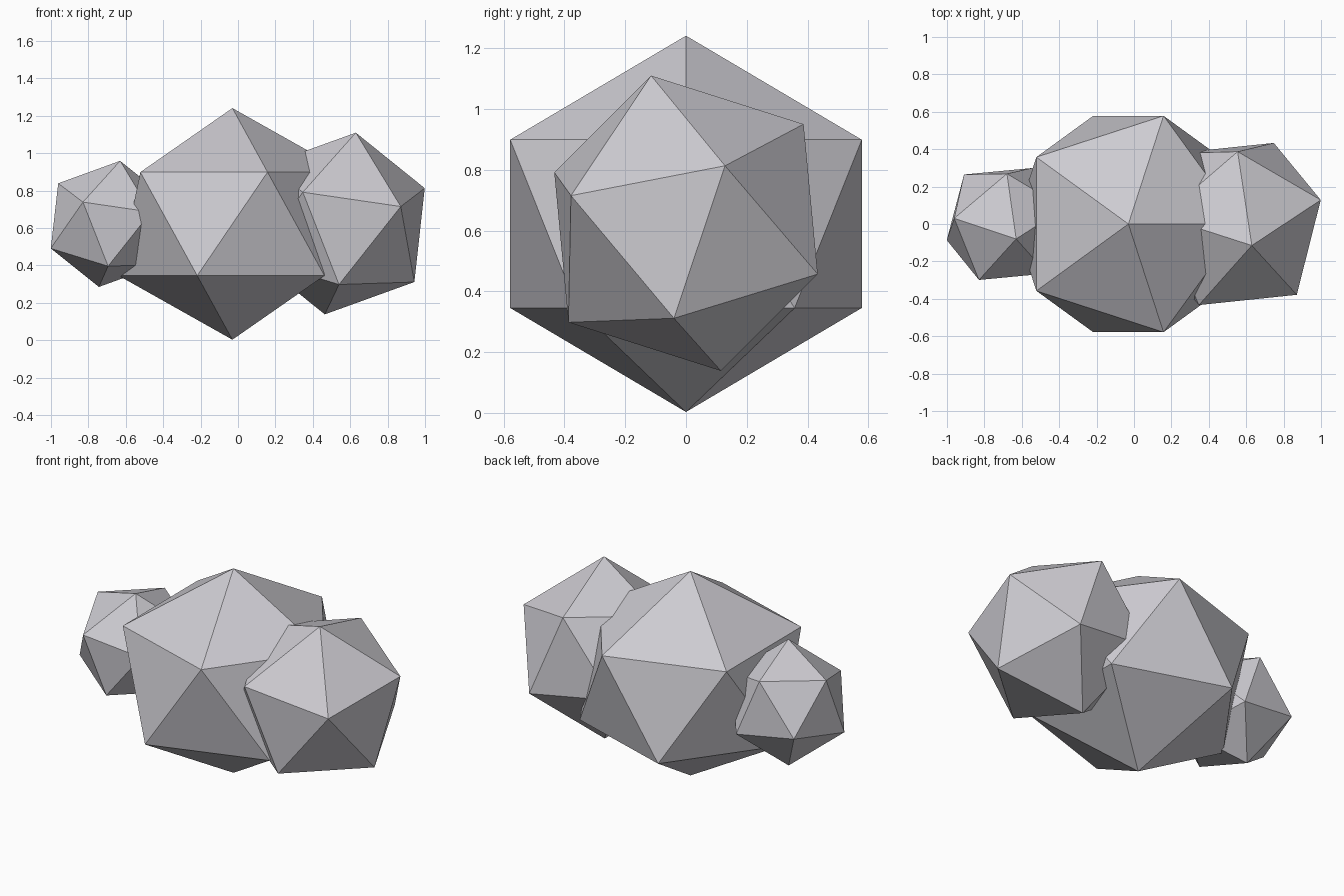
import bpy
from mathutils import Matrix, Vector

if "Cube" in bpy.data.objects:
    bpy.data.objects.remove(bpy.data.objects["Cube"])

grey = bpy.data.materials.new("pale stone grey")
grey.diffuse_color = (0.61, 0.60, 0.64, 1)
grey.use_nodes = True
grey.node_tree.nodes["Principled BSDF"].inputs["Base Color"].default_value = grey.diffuse_color


def lump(name, centre, scale, top=(0, 0, 1), side=(1, 0, 0.5)):
    """Icosahedron lump; top = direction of one corner, side = of a neighbouring corner."""
    z = Vector(top).normalized()
    s = Vector(side)
    x = (s - z * s.dot(z)).normalized()
    rot = Matrix((x, z.cross(x), z)).transposed().to_4x4()
    bpy.ops.mesh.primitive_ico_sphere_add(subdivisions=1, radius=1)
    ob = bpy.context.object
    ob.name = name
    ob.data.transform(Matrix.Translation(centre) @ rot @ Matrix.Diagonal((*scale, 1)))
    ob.data.materials.append(grey)
    return ob


# Large middle lump, slightly squashed in height
lump("middle_lump", (-0.03, 0, 0.622), (0.68, 0.68, 0.619))

# Tilted medium lump on the right
lump("right_lump", (0.547, 0, 0.624), (0.506,) * 3,
     top=(0.083, -0.115, 0.486), side=(0.453, 0.13, 0.186))

# Tilted small lump on the left
lump("left_lump", (-0.687, 0, 0.622), (0.351,) * 3,
     top=(0.057, -0.08, 0.338), side=(-0.273, 0.03, 0.218))
